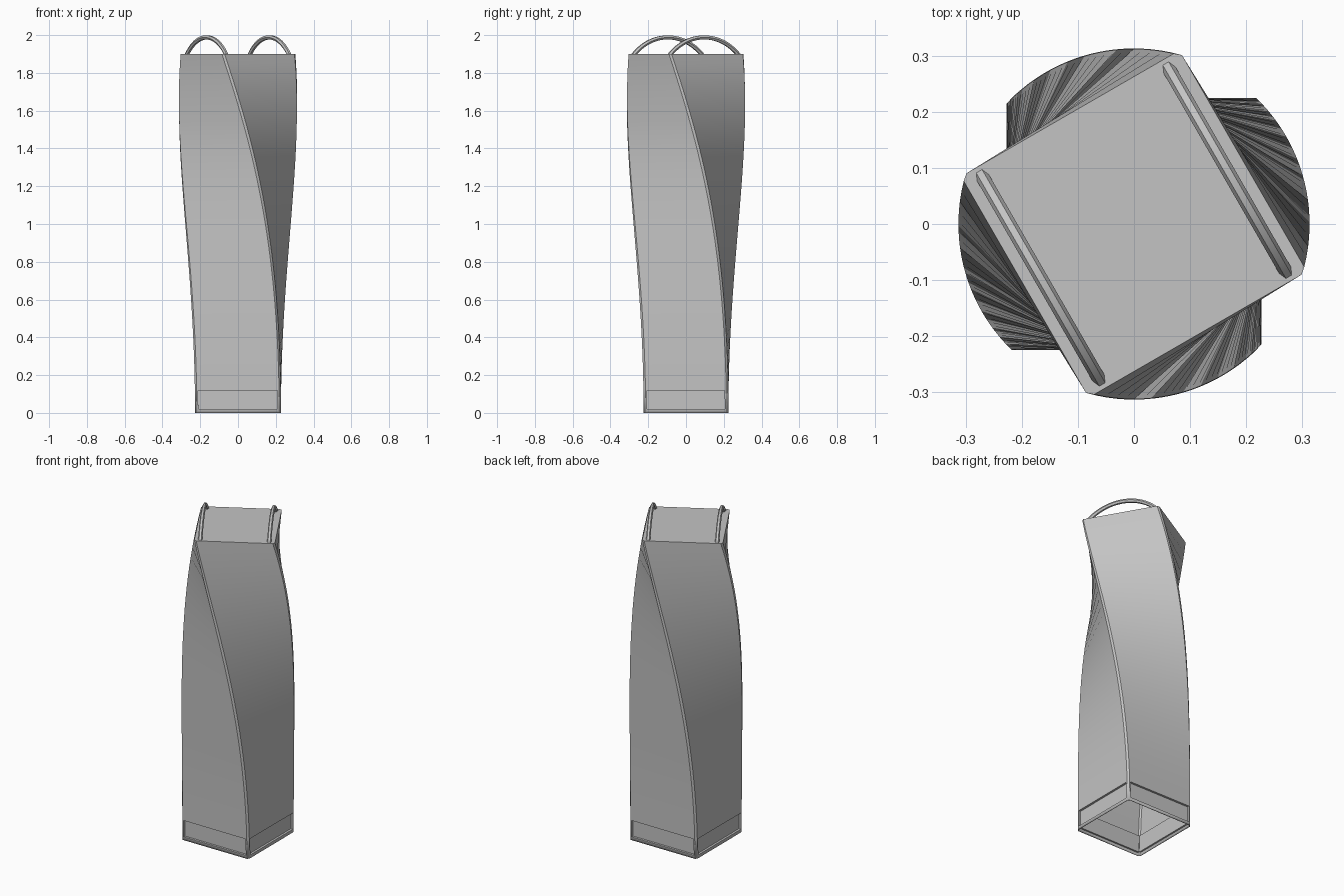
import bpy, bmesh, math
from mathutils import Matrix, Vector

cube = bpy.data.objects.get("Cube")
if cube:
    bpy.data.objects.remove(cube, do_unlink=True)

TOP = 1.9          # height of the flat roof
TWIST = -60        # degrees of twist at the roof
BASE = 0.127       # height of the panelled base
RINGS = 32

grey = bpy.data.materials.new("light_grey")
grey.use_nodes = True
grey.diffuse_color = (0.55, 0.55, 0.55, 1)
grey.node_tree.nodes["Principled BSDF"].inputs["Base Color"].default_value = grey.diffuse_color


def turn(z):
    """Twist grows with the square of the height."""
    return Matrix.Rotation(math.radians(TWIST) * (z / TOP) ** 2, 3, 'Z')


def finish(obj, angle):
    obj.data.materials.clear()
    obj.data.materials.append(grey)
    bpy.ops.object.select_all(action='DESELECT')
    obj.select_set(True)
    bpy.context.view_layer.objects.active = obj
    bpy.ops.object.shade_smooth_by_angle(angle=math.radians(angle))


# Square section with chamfered corners, counter-clockwise
A, B, C, D = 0.2275, 0.2135, 0.218, 0.2245
quarter = [(A, B), (C, D)]
section = (quarter + [(-x, y) for x, y in reversed(quarter)]
           + [(-x, -y) for x, y in quarter]
           + [(x, -y) for x, y in reversed(quarter)])

# Tower shell: stacked sections that twist upwards, open below
bm = bmesh.new()
heights = [0] + [BASE + (TOP - BASE) * i / RINGS for i in range(RINGS + 1)]
rings = [[bm.verts.new(turn(z) @ Vector((x, y, z))) for x, y in section] for z in heights]
n = len(section)
base_sides = []
for level, (low, high) in enumerate(zip(rings, rings[1:])):
    for i in range(n):
        j = (i + 1) % n
        face = bm.faces.new((low[i], low[j], high[j], high[i]))
        if level == 0 and i % 2 == 1:
            base_sides.append(face)
bm.faces.new(rings[-1])
bm.normal_update()

# Recessed panel on each side of the base
bmesh.ops.inset_individual(bm, faces=base_sides, thickness=0.011, depth=0)
for face in base_sides:
    for v in face.verts:
        if v.co.z < BASE / 2:
            v.co.z = 0.02
bm.normal_update()
for face in bmesh.ops.extrude_discrete_faces(bm, faces=base_sides)["faces"]:
    bmesh.ops.translate(bm, verts=face.verts, vec=face.normal * -0.013)

mesh = bpy.data.meshes.new("twisted_tower")
bm.to_mesh(mesh)
bm.free()
tower = bpy.data.objects.new("twisted_tower", mesh)
bpy.context.collection.objects.link(tower)
finish(tower, 25)
wall = tower.modifiers.new("wall", 'SOLIDIFY')
wall.thickness = 0.004
wall.offset = -1

# Arched handles along two opposite roof edges
RADIUS, PEAK, HALF_ANGLE, STEPS = 0.284, 1.988, 50, 24
for name, side in (("left_handle", 1), ("right_handle", -1)):
    curve = bpy.data.curves.new(name, 'CURVE')
    curve.dimensions = '3D'
    curve.bevel_depth = 0.012
    curve.bevel_resolution = 1
    curve.use_fill_caps = True
    path = curve.splines.new('POLY')
    path.points.add(STEPS)
    for k, p in enumerate(path.points):
        a = math.radians(HALF_ANGLE) * (2 * k / STEPS - 1)
        spot = Vector((RADIUS * math.sin(a), side * 0.192, PEAK - RADIUS * (1 - math.cos(a))))
        p.co = (*(turn(TOP) @ spot), 1)
    source = bpy.data.objects.new(name, curve)
    bpy.context.collection.objects.link(source)
    bpy.context.view_layer.update()
    shape = bpy.data.meshes.new_from_object(source.evaluated_get(bpy.context.evaluated_depsgraph_get()))
    bpy.data.objects.remove(source, do_unlink=True)
    handle = bpy.data.objects.new(name, shape)
    bpy.context.collection.objects.link(handle)
    finish(handle, 30)
